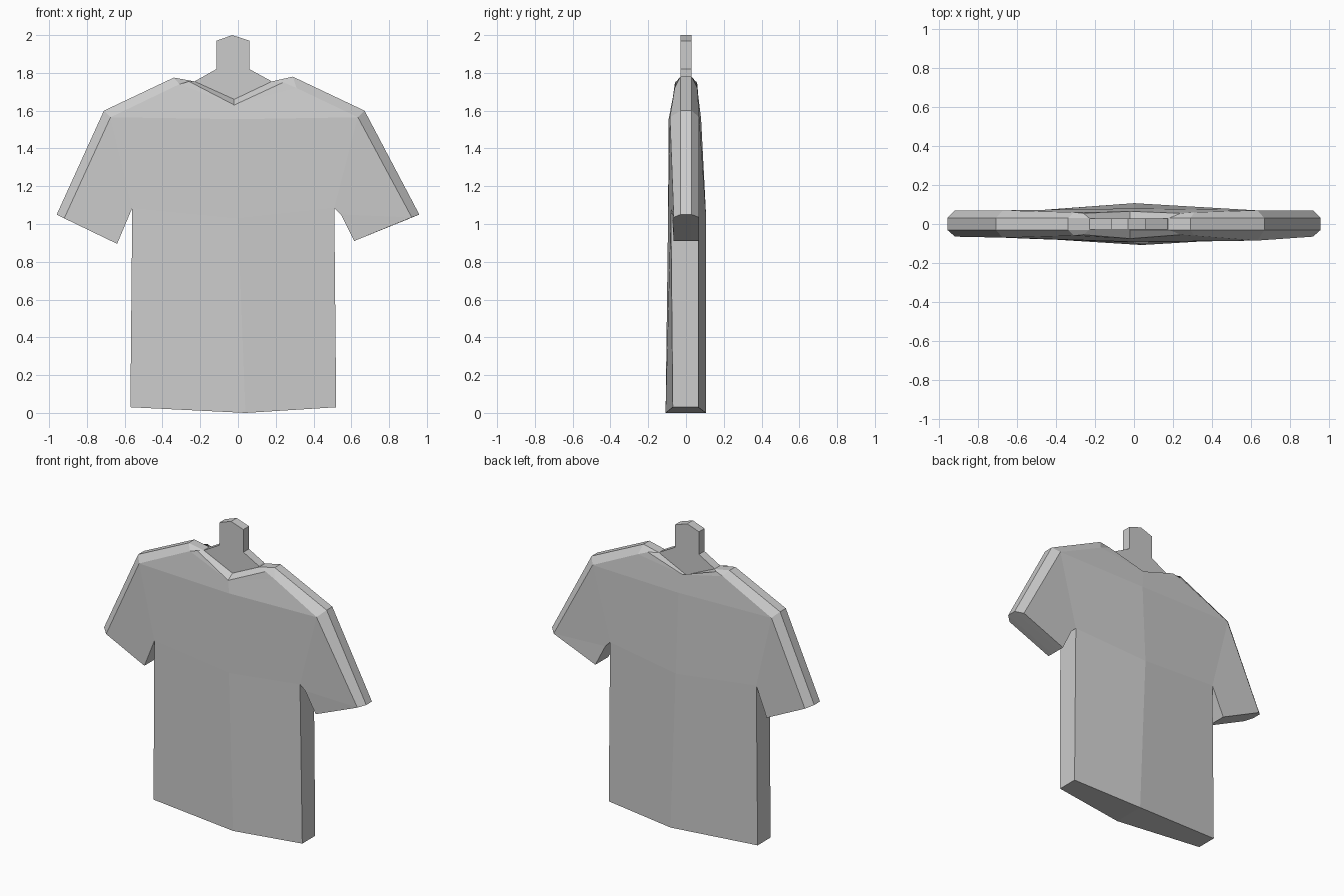
import bpy, bmesh

cube = bpy.data.objects.get("Cube")
if cube:
    bpy.data.objects.remove(cube, do_unlink=True)

grey = bpy.data.materials.new("light grey")
grey.use_nodes = True
grey.diffuse_color = (0.6, 0.6, 0.6, 1)
grey.node_tree.nodes["Principled BSDF"].inputs["Base Color"].default_value = (0.6, 0.6, 0.6, 1)


def finish(bm, name):
    bmesh.ops.recalc_face_normals(bm, faces=bm.faces)
    mesh = bpy.data.meshes.new(name)
    bm.to_mesh(mesh)
    bm.free()
    mesh.materials.append(grey)
    obj = bpy.data.objects.new(name, mesh)
    bpy.context.collection.objects.link(obj)


RIM = 0.03
# Outline, anticlockwise: rim x, rim z, panel x, panel z, front y, back y
outline = {
    "hem_r": (-.57, .03, -.57, .03, -.07, .065),
    "hem_c": (.04, 0, .04, 0, -.108, .105),
    "hem_l": (.52, .03, .52, .03, -.07, .065),
    "pit_l": (.51, 1.085, .51, 1.085, -.08, .065),
    "fold_l": (.545, 1.05, .545, 1.05, -.075, .065),
    "cuff_in_l": (.615, .91, .615, .91, -.065, .07),
    "cuff_out_l": (.96, 1.05, .92, 1.035, -.065, .07),
    "shoulder_l": (.67, 1.60, .635, 1.565, -.085, .07),
    "collar_l": (.29, 1.78, .31, 1.72, -.06, .06),
    "neck_l": (.18, 1.755, .24, 1.75, -.055, .055),
    "neck_c": (-.02, 1.66, -.02, 1.63, -.075, .065),
    "neck_r": (-.23, 1.755, -.26, 1.755, -.055, .055),
    "collar_r": (-.34, 1.775, -.31, 1.74, -.06, .06),
    "shoulder_r": (-.71, 1.60, -.675, 1.565, -.07, .07),
    "cuff_out_r": (-.96, 1.05, -.92, 1.03, -.065, .07),
    "cuff_in_r": (-.64, .895, -.64, .895, -.065, .07),
    "pit_r": (-.56, 1.085, -.56, 1.085, -.075, .065),
}
# Points inside the panels: x, z, front y, back y
inner = {"waist": (0, 1.03, -.095, .107), "chest": (0, 1.555, -.092, .08)}
panels = [
    "hem_r hem_c waist pit_r", "hem_c hem_l pit_l waist",
    "pit_r waist chest shoulder_r", "waist pit_l shoulder_l chest",
    "shoulder_r chest neck_c collar_r", "collar_r neck_c neck_r",
    "chest shoulder_l collar_l neck_c", "neck_c collar_l neck_l",
    "cuff_in_r pit_r shoulder_r cuff_out_r",
    "pit_l fold_l cuff_out_l shoulder_l", "fold_l cuff_in_l cuff_out_l",
]

# Shirt: front and back panels joined by a bevelled rim
bm = bmesh.new()
names = list(outline)
rims = []
for side in (0, 1):
    sign = (-1, 1)[side]
    rim = {n: bm.verts.new((p[0], sign * RIM, p[1])) for n, p in outline.items()}
    panel = {n: bm.verts.new((p[2], p[4 + side], p[3])) for n, p in outline.items()}
    if side:
        panel["neck_c"].co.z = 1.675
    for n, p in inner.items():
        panel[n] = bm.verts.new((p[0], p[2 + side], p[1]))
    for row in panels:
        bm.faces.new([panel[n] for n in row.split()])
    for a, b in zip(names, names[1:] + names[:1]):
        bm.faces.new((rim[a], rim[b], panel[b], panel[a]))
    rims.append(rim)
for a, b in zip(names, names[1:] + names[:1]):
    bm.faces.new((rims[0][a], rims[0][b], rims[1][b], rims[1][a]))
finish(bm, "shirt")

# Hanging tab standing in the neckline
profile = [(-.02, 1.65), (.18, 1.745), (.17, 1.76), (.06, 1.82), (.06, 1.97),
           (-.03, 2), (-.115, 1.97), (-.115, 1.82), (-.23, 1.755)]
bm = bmesh.new()
face = bm.faces.new([bm.verts.new((x, -RIM + .001, z)) for x, z in profile])
new = bmesh.ops.extrude_face_region(bm, geom=[face])["geom"]
bmesh.ops.translate(bm, vec=(0, 2 * RIM - .002, 0),
                    verts=[v for v in new if isinstance(v, bmesh.types.BMVert)])
finish(bm, "hanging_tab")
